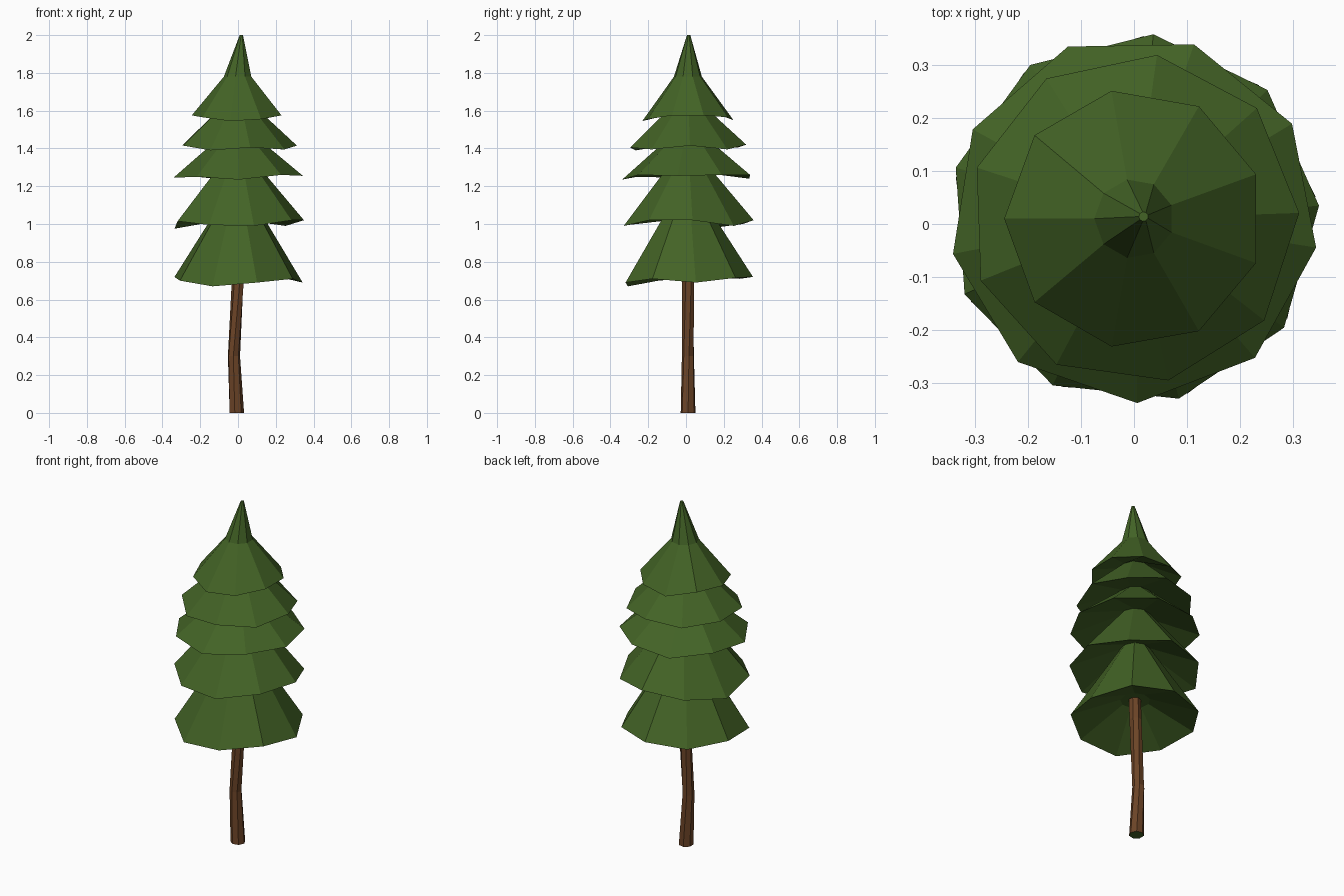
import bpy, bmesh, math

if "Cube" in bpy.data.objects:
    bpy.data.objects.remove(bpy.data.objects["Cube"])


def material(name, color):
    m = bpy.data.materials.new(name)
    m.diffuse_color = (*color, 1)
    m.use_nodes = True
    m.node_tree.nodes["Principled BSDF"].inputs["Base Color"].default_value = m.diffuse_color
    return m


green = material("pine green", (0.056, 0.125, 0.019))
brown = material("bark brown", (0.150, 0.058, 0.020))


def ring(bm, n, r, z, cx=0.0, cy=0.01, start=0.0, wobble=(0,)):
    """Regular n-gon ring with an optional repeating height offset."""
    verts = []
    for i in range(n):
        a = math.radians(start) + 2 * math.pi * i / n
        verts.append(bm.verts.new((cx + r * math.cos(a), cy + r * math.sin(a),
                                   z + wobble[i % len(wobble)])))
    return verts


def bridge(bm, a, b):
    n = len(a)
    for i in range(n):
        j = (i + 1) % n
        bm.faces.new((a[i], a[j], b[j], b[i]))


def finish(bm, name, mats):
    bmesh.ops.recalc_face_normals(bm, faces=bm.faces)
    me = bpy.data.meshes.new(name)
    bm.to_mesh(me)
    bm.free()
    for m in mats:
        me.materials.append(m)
    ob = bpy.data.objects.new(name, me)
    bpy.context.collection.objects.link(ob)
    return ob


# Bent trunk, with a green cut face underneath
bm = bmesh.new()
rings = [ring(bm, 7, r, z, cx, 0.011, s) for r, z, cx, s in
         [(0.040, 0.0, -0.008, 0), (0.033, 0.30, -0.022, 8), (0.033, 0.70, 0.0, 30),
          (0.033, 0.84, 0.004, 30)]]
for lo, hi in zip(rings, rings[1:]):
    bridge(bm, lo, hi)
bm.faces.new(rings[0]).material_index = 1
finish(bm, "trunk", [brown, green])

# Foliage: one skin running out and in through five ragged skirts to the tip
SIDES = 9
# rim radius, rim height, rim angle, rim raggedness, neck radius, neck height
tiers = [
    (0.345, 0.70, 7, (-.01, .015, .02, .01, .02, .0, -.03, -.01, .01), 0.080, 1.13),
    (0.350, 1.00, 4, (.02, -.01, .02, .0, -.025, .015, -.005, -.01, .02), 0.080, 1.34),
    (0.348, 1.25, 31, (.01, .01, -.01, .01, -.005, .0, -.015, .01, .005), 0.080, 1.475),
    (0.312, 1.405, 2, (.01, -.01, .015, .0, .01, .01, -.015, .0, -.01), 0.080, 1.63),
    (0.245, 1.565, 20, (.01, .0, -.015, .015, .01, .0, -.02, -.01, .01), 0.075, 1.78),
]
bm = bmesh.new()
neck = ring(bm, SIDES, 0.08, 0.82, start=7)
bm.faces.new(neck)
for r, z, start, rag, nr, nz in tiers:
    rim = ring(bm, SIDES, r, z, start=start, wobble=rag)
    # start each rim at the vertex nearest in angle to the neck below
    k = min(range(SIDES), key=lambda i: (rim[i].co.xy - neck[0].co.xy).length)
    rim = rim[k:] + rim[:k]
    bridge(bm, neck, rim)
    neck = ring(bm, SIDES, nr, nz, start=start)
    neck = neck[k:] + neck[:k]
    bridge(bm, rim, neck)
tip = ring(bm, SIDES, 0.009, 2.0, 0.018, 0.014, start=20)
k = min(range(SIDES), key=lambda i: (tip[i].co.xy - neck[0].co.xy).length)
tip = tip[k:] + tip[:k]
bridge(bm, neck, tip)
bm.faces.new(tip)
finish(bm, "foliage", [green])
